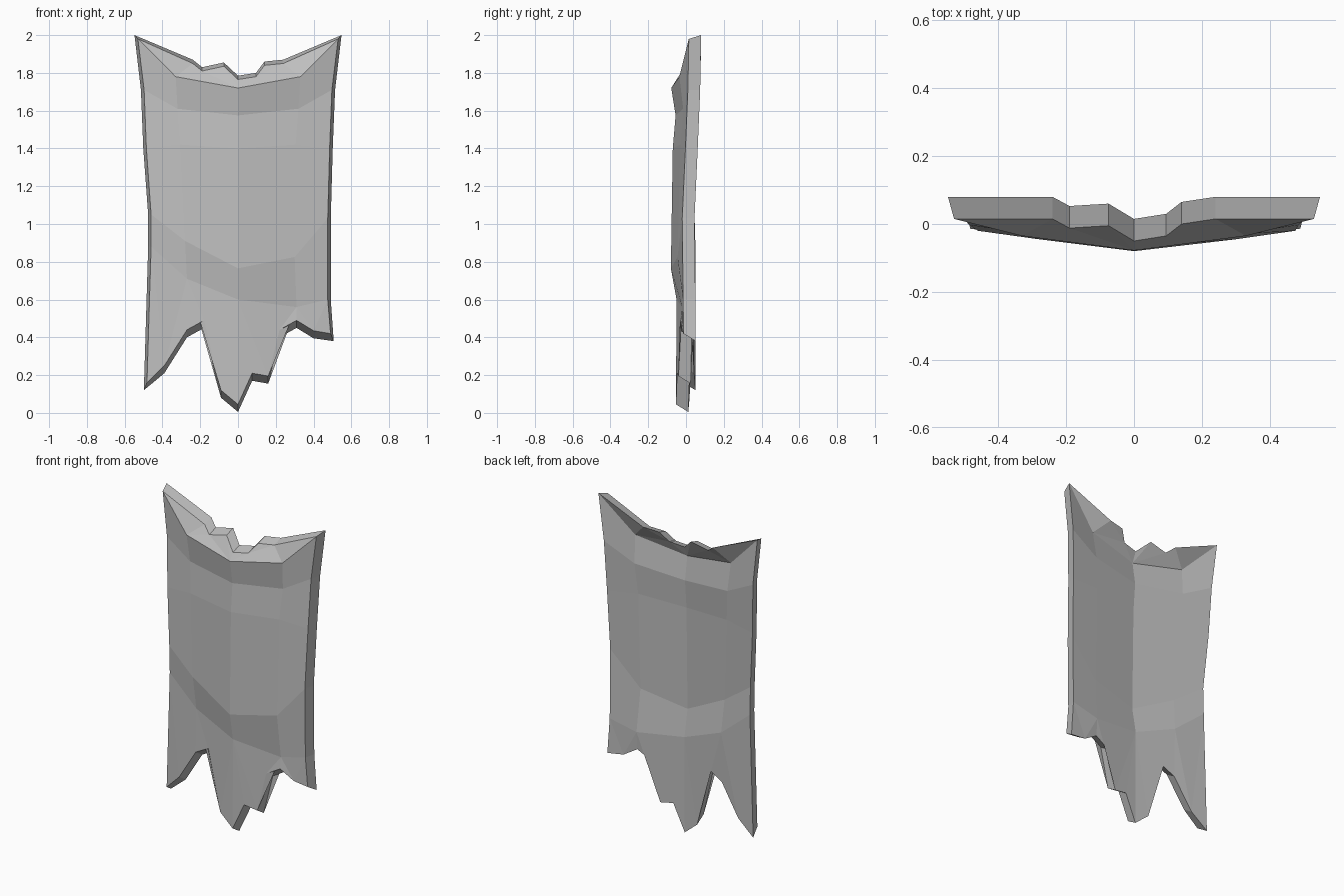
import bpy
import bmesh

cube = bpy.data.objects.get("Cube")
if cube:
    bpy.data.objects.remove(cube, do_unlink=True)

THICKNESS = 0.065


def mirrored(edge, middle, centre):
    """Five points across the cloth from a symmetric half."""
    flip = [(-x, y, z) for x, y, z in (edge, middle)]
    return flip + [centre, middle, edge]


# Torn top edge, front side
top = [(-0.53, 0.015, 1.98), (-0.24, 0.015, 1.85), (-0.19, -0.012, 1.81),
       (-0.075, -0.005, 1.835), (0, -0.05, 1.765), (0.095, -0.035, 1.78),
       (0.14, 0, 1.84), (0.24, 0.015, 1.85), (0.53, 0.015, 1.98)]

# Cloth folds from top to bottom; the first shares its ends with the top edge
folds = [
    mirrored(top[-1], (0.33, -0.035, 1.78), (0, -0.078, 1.72)),
    mirrored((0.497, 0.01, 1.71), (0.32, -0.015, 1.61), (0, -0.055, 1.575)),
    mirrored((0.485, -0.003, 1.4), (0.305, -0.03, 1.42), (0, -0.07, 1.4)),
    [(-0.46, -0.02, 1.05), (-0.28, -0.045, 0.91), (0, -0.08, 0.765),
     (0.3, -0.045, 0.825), (0.475, -0.02, 1.03)],
    [(-0.46, -0.015, 0.88), (-0.27, -0.025, 0.71), (0, -0.05, 0.6),
     (0.31, -0.02, 0.56), (0.475, -0.015, 0.6)],
]

# Torn bottom edge, as x and z; depth follows the bend of the cloth
tatters = [(-0.482, 0.16), (-0.39, 0.25), (-0.27, 0.44), (-0.18, 0.49),
           (-0.09, 0.12), (0, 0.045), (0.075, 0.21), (0.16, 0.195),
           (0.22, 0.44), (0.31, 0.49), (0.4, 0.435), (0.49, 0.42)]
bottom = [(x, -0.053 + 0.08 * abs(x), z) for x, z in tatters]

# Which edge points fall between each pair of fold columns
TOP_SPANS = [(0, 1), (1, 4), (4, 7), (7, 8)]
BOTTOM_SPANS = [(0, 2), (2, 5), (5, 9), (9, 11)]

bm = bmesh.new()


def make_sheet(back):
    """Build one side of the cloth and return its outline vertices."""
    def place(point, lift=0, side=False):
        x, y, z = point
        if not back:
            return bm.verts.new(point)
        return bm.verts.new((x * 1.034 if side else x, y + THICKNESS, z + lift))

    upper = [place(p, 0.02, i in (0, len(top) - 1)) for i, p in enumerate(top)]
    lower = [place(p, -0.04, i in (0, len(bottom) - 1)) for i, p in enumerate(bottom)]
    rows = []
    for r, fold in enumerate(folds):
        if r == 0:
            rows.append([upper[0]] + [place(p) for p in fold[1:-1]] + [upper[-1]])
        else:
            rows.append([place(p, 0, i in (0, 4)) for i, p in enumerate(fold)])

    def face(loop):
        unique = list(dict.fromkeys(loop))
        bm.faces.new(unique)

    for c in range(4):
        a, b = TOP_SPANS[c]
        face(upper[a:b + 1] + [rows[0][c + 1], rows[0][c]])
        for above, below in zip(rows, rows[1:]):
            face([above[c], above[c + 1], below[c + 1], below[c]])
        a, b = BOTTOM_SPANS[c]
        face([rows[-1][c], rows[-1][c + 1]] + lower[a:b + 1][::-1])

    right = [row[-1] for row in rows[1:]]
    left = [row[0] for row in rows[1:]]
    return upper + right + lower[::-1] + left[::-1]


# Front and back of the cloth joined by the thick rim
front = make_sheet(False)
rear = make_sheet(True)
count = len(front)
for i in range(count):
    j = (i + 1) % count
    bm.faces.new((front[i], front[j], rear[j], rear[i]))

bmesh.ops.triangulate(bm, faces=[f for f in bm.faces if len(f.verts) > 4])
bmesh.ops.recalc_face_normals(bm, faces=bm.faces[:])

mesh = bpy.data.meshes.new("torn_banner")
bm.to_mesh(mesh)
bm.free()
banner = bpy.data.objects.new("torn_banner", mesh)
bpy.context.collection.objects.link(banner)

# Plain grey cloth
cloth = bpy.data.materials.new("grey_cloth")
cloth.use_nodes = True
colour = (0.52, 0.52, 0.52, 1)
cloth.diffuse_color = colour
for node in cloth.node_tree.nodes:
    if node.type == "BSDF_PRINCIPLED":
        node.inputs["Base Color"].default_value = colour
mesh.materials.append(cloth)
